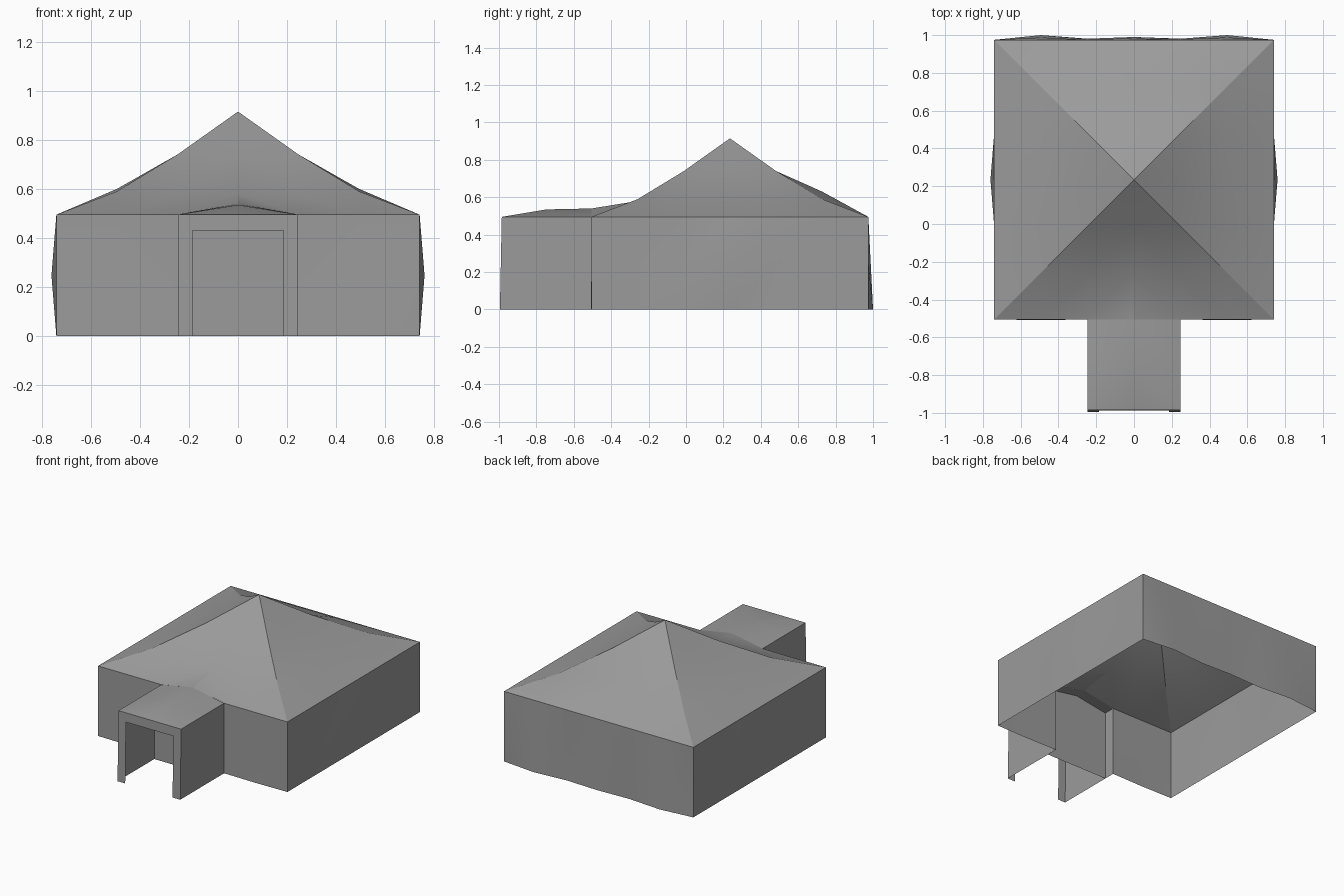
import bpy
import bmesh
from math import radians
from mathutils import Vector

cube = bpy.data.objects.get("Cube")
if cube:
    bpy.data.objects.remove(cube)

HALF, CY, EAVE, APEX = 0.74, 0.235, 0.495, 0.915
FRONT, BACK = CY - HALF, CY + HALF
PORCH_W, PORCH_Y, DOOR_W, DOOR_H = 0.245, -0.985, 0.185, 0.43

canvas = bpy.data.materials.new("grey canvas")
canvas.use_nodes = True
grey = (0.33, 0.33, 0.33, 1)
canvas.diffuse_color = grey
canvas.node_tree.nodes["Principled BSDF"].inputs["Base Color"].default_value = grey


def finish(name, bm, outward):
    """Turn faces outward, make the object and smooth its shallow folds."""
    bmesh.ops.remove_doubles(bm, verts=bm.verts, dist=0.0005)
    bm.normal_update()
    for f in bm.faces:
        if f.normal.dot(Vector(outward)) < 0:
            f.normal_flip()
    mesh = bpy.data.meshes.new(name)
    bm.to_mesh(mesh)
    bm.free()
    mesh.materials.append(canvas)
    ob = bpy.data.objects.new(name, mesh)
    bpy.context.collection.objects.link(ob)
    bpy.ops.object.select_all(action='DESELECT')
    ob.select_set(True)
    bpy.context.view_layer.objects.active = ob
    bpy.ops.object.shade_smooth_by_angle(angle=radians(20))


def sheet(name, us, vs, place, outward, keep=None, diagonal=None):
    """Cloth panel: a grid in u, v put in space by place(u, v)."""
    bm = bmesh.new()
    grid = [[bm.verts.new(place(u, v)) for v in vs] for u in us]
    for i in range(len(us) - 1):
        for j in range(len(vs) - 1):
            if keep and not keep((us[i] + us[i + 1]) / 2, (vs[j] + vs[j + 1]) / 2):
                continue
            a, b = grid[i][j], grid[i + 1][j]
            c, d = grid[i + 1][j + 1], grid[i][j + 1]
            if diagonal and diagonal(us[i], vs[j]):
                tris = ((a, b, d), (b, c, d))
            else:
                tris = ((a, b, c), (a, c, d))
            for t in tris:
                bm.faces.new(t)
    bmesh.ops.delete(bm, geom=[v for v in bm.verts if not v.link_faces], context='VERTS')
    finish(name, bm, outward)


# Pyramid roof: rings sag between the peak and the eaves
def roof_point(i, j):
    ring = max(abs(i), abs(j))
    z = [APEX, 0.74, 0.59, EAVE][ring]
    if ring == 2 and abs(i) != abs(j):
        z = 0.60 if abs(i) == 2 else (0.63 if j > 0 else 0.58)
    if i == 0 and j == -3:
        z = 0.54
    return (HALF * i / 3, CY + HALF * j / 3, z)


steps = range(-3, 4)
sheet("pyramid_roof", steps, steps, roof_point, (0, 0, 1),
      diagonal=lambda i, j: (i < 0) != (j < 0))

# Main walls with a slight billow in the cloth
cols = [HALF * k / 3 for k in steps]
rows = [0, EAVE / 2, EAVE]


def billow_side(t, z):
    return 0.02 if abs(t) < 0.1 and 0.1 < z < 0.4 else 0


def billow_back(t, z):
    depth = 0.025 if 0.4 < abs(t) < 0.6 else (0.015 if abs(t) < 0.1 else 0.006)
    return 0 if abs(t) > 0.7 else depth * (1 - z / EAVE)


for side, label in ((1, "left"), (-1, "right")):
    sheet(label + "_wall", cols, rows,
          lambda t, z: (side * (HALF + billow_side(t, z)), CY + t, z), (side, 0, 0))
    # Front wall beside the porch
    sheet(label + "_front_wall", [PORCH_W, HALF * 2 / 3, HALF], rows,
          lambda t, z: (side * t, FRONT - (0.004 if t == HALF * 2 / 3 and z < 0.1 else 0), z),
          (0, -1, 0))
    # Porch side wall
    sheet(label + "_porch_wall", [PORCH_Y, (PORCH_Y + FRONT) / 2, FRONT], rows,
          lambda y, z: (side * PORCH_W, y - (0.01 * (1 - z / EAVE) if y == PORCH_Y else 0), z),
          (side, 0, 0))

sheet("back_wall", cols, rows,
      lambda t, z: (t, BACK + billow_back(t, z), z), (0, 1, 0))

# Porch roof, rising gently to a soft ridge
ridge = {PORCH_Y: EAVE, -0.745: 0.535, FRONT: 0.54}
sheet("porch_roof", [-PORCH_W, 0, PORCH_W], list(ridge),
      lambda x, y: (x, y, ridge[y] if x == 0 else EAVE), (0, 0, 1),
      diagonal=lambda x, y: x == 0)

# Porch front frame around the open doorway
sheet("porch_front_frame", [-PORCH_W, -DOOR_W, DOOR_W, PORCH_W], [0, DOOR_H, EAVE],
      lambda x, z: (x, PORCH_Y - 0.01 * (1 - z / EAVE), z), (0, -1, 0),
      keep=lambda x, z: abs(x) > DOOR_W or z > DOOR_H)

# Inner door curtain
sheet("inner_curtain", [-PORCH_W, 0, PORCH_W], rows,
      lambda x, z: (x, FRONT - 0.08, z + (0.04 if x == 0 and z == EAVE else 0)), (0, -1, 0))
